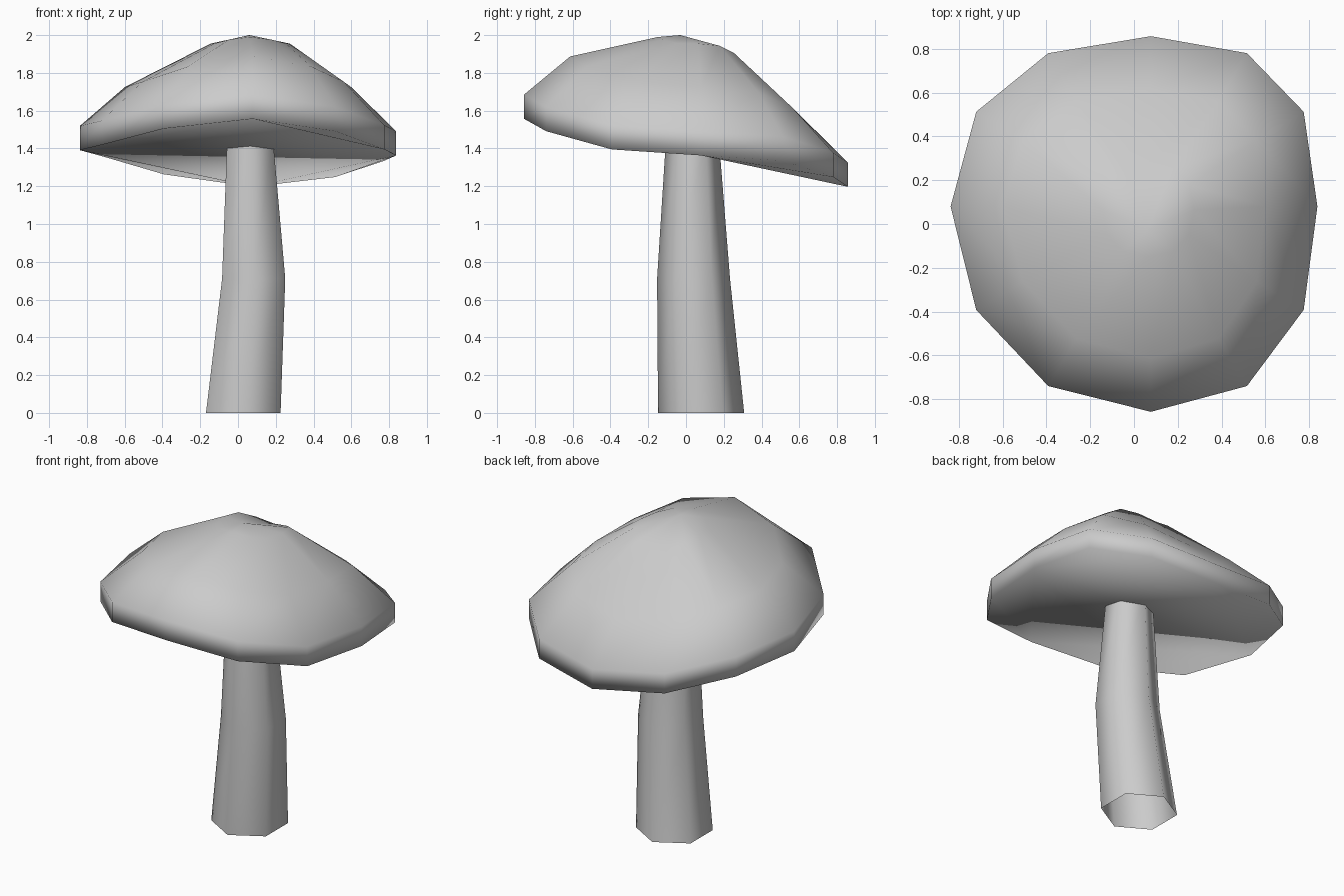
import bpy, bmesh, math

if "Cube" in bpy.data.objects:
    bpy.data.objects.remove(bpy.data.objects["Cube"])


def finish(bm, name):
    bmesh.ops.recalc_face_normals(bm, faces=bm.faces)
    mesh = bpy.data.meshes.new(name)
    bm.to_mesh(mesh)
    bm.free()
    mesh.shade_smooth()
    obj = bpy.data.objects.new(name, mesh)
    bpy.context.collection.objects.link(obj)
    return obj


def bridge(bm, a, b):
    n = len(a)
    for i in range(n):
        j = (i + 1) % n
        bm.faces.new((a[i], a[j], b[j], b[i]))


# Stem: bent, tapering six-sided tube (cx, cy, z, radius)
bm = bmesh.new()
rings = []
for cx, cy, z, r in [(0.028, 0.08, 0.0, 0.228),
                     (0.083, 0.04, 0.71, 0.193),
                     (0.064, 0.034, 1.45, 0.14)]:
    ring = []
    for k in range(6):
        a = math.radians(30 + 60 * k)
        ring.append(bm.verts.new((cx + r * math.cos(a), cy + r * math.sin(a), z)))
    rings.append(ring)
for a, b in zip(rings, rings[1:]):
    bridge(bm, a, b)
finish(bm, "stem")

# Cap: twelve-sided rings, a little squarish, dipping toward the back
HALF_X = [0.8375, 0.7475, 0.4535, 0.0]
HALF_Y = [0.0, 0.4525, 0.76, 0.8575]


def cap_ring(bm, scale, tilt_z, shift=1.0):
    ring = []
    for k in range(12):
        a = math.radians(30 * k)
        c, s = math.cos(a), math.sin(a)
        q = k % 6 if k % 6 <= 3 else 6 - k % 6
        wide = abs(s) ** 1.5
        cx = 0.077 * wide * shift + 0.065 * (1 - shift)
        cy = 0.08 * c * c * shift + 0.065 * (1 - shift)
        x = cx + scale * math.copysign(HALF_X[q], c)
        y = cy + scale * math.copysign(HALF_Y[q], s)
        ring.append(bm.verts.new((x, y, tilt_z(s, c))))
    return ring


def dip(t):
    return -0.02 * t - 0.16 * t ** 3


bm = bmesh.new()
lower = cap_ring(bm, 1.0, lambda s, c: 1.377 + dip(s) - 0.014 * c)
upper = cap_ring(bm, 1.0, lambda s, c: 1.505 + dip(s) - 0.014 * c)
middle = cap_ring(bm, 0.715, lambda s, c: 1.725 + 0.9 * dip(s))
crown = cap_ring(bm, 0.25, lambda s, c: 1.955 - 0.055 * s ** 3 - 0.02 * s * s, 0.0)
for a, b in ((lower, upper), (upper, middle), (middle, crown)):
    bridge(bm, a, b)

# Cap crown fan
tip = bm.verts.new((0.06, -0.03, 2.0))
for i in range(12):
    bm.faces.new((crown[i], crown[(i + 1) % 12], tip))

# Cap underside: four corner pieces around two large triangles
for i in (0, 3, 6, 9):
    bm.faces.new([lower[(i + k) % 12] for k in range(4)])
bm.faces.new((lower[0], lower[3], lower[6]))
bm.faces.new((lower[6], lower[9], lower[0]))
finish(bm, "cap")
